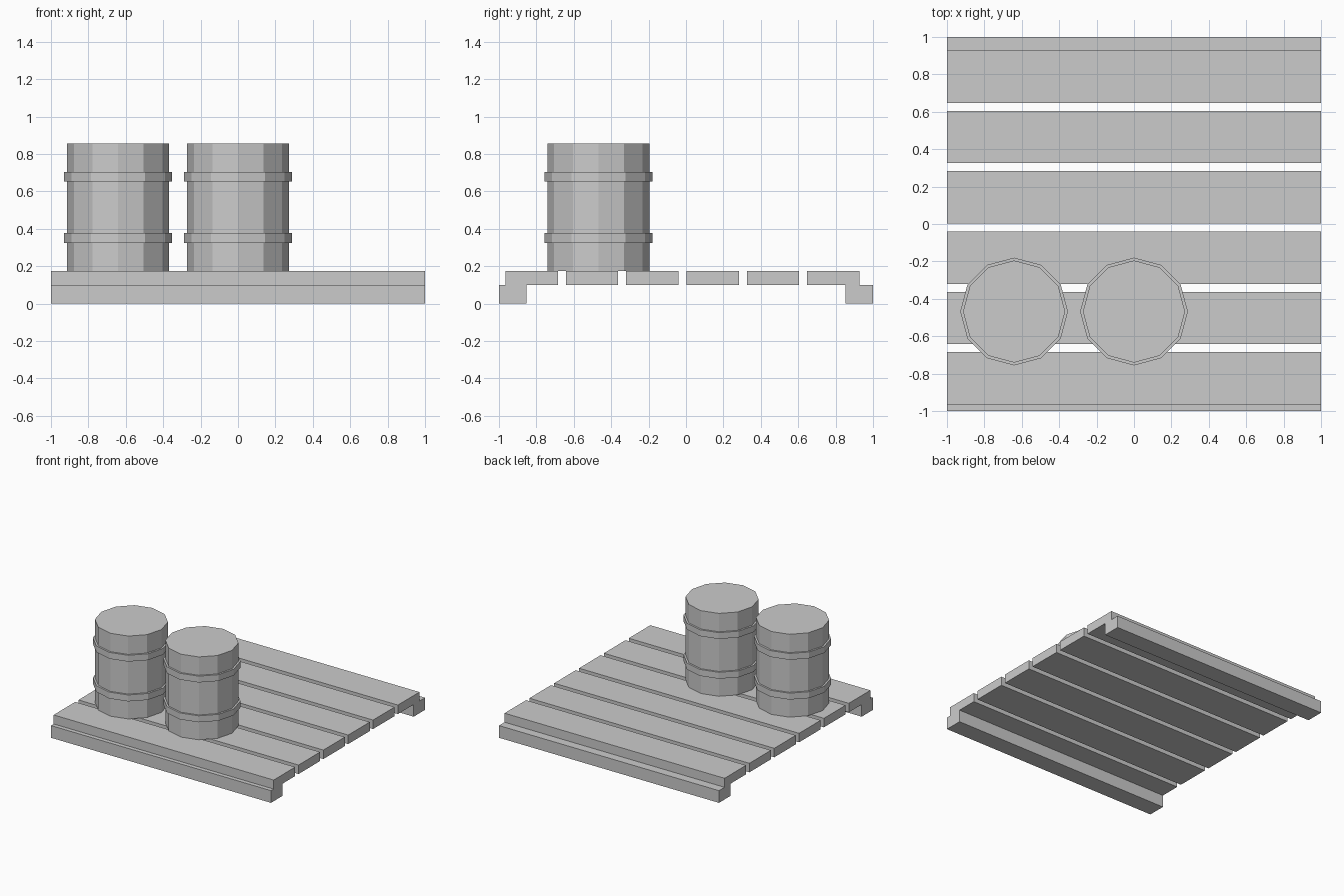
import bpy, bmesh
from math import cos, sin, tau

if "Cube" in bpy.data.objects:
    bpy.data.objects.remove(bpy.data.objects["Cube"])


def mesh_object(name, bm):
    bmesh.ops.recalc_face_normals(bm, faces=bm.faces)
    mesh = bpy.data.meshes.new(name)
    bm.to_mesh(mesh)
    bm.free()
    ob = bpy.data.objects.new(name, mesh)
    bpy.context.collection.objects.link(ob)
    return ob


def board(name, y0, y1, z0, z1):
    """Full-length board along x."""
    bm = bmesh.new()
    bmesh.ops.create_cube(bm, size=1)
    bmesh.ops.scale(bm, vec=(2, y1 - y0, z1 - z0), verts=bm.verts)
    bmesh.ops.translate(bm, vec=(0, (y0 + y1) / 2, (z0 + z1) / 2), verts=bm.verts)
    return mesh_object(name, bm)


def lathe(name, profile, location, sides=12):
    """Capped flat-sided solid from (radius, z) points."""
    bm = bmesh.new()
    rings = [[bm.verts.new((r * cos(tau * i / sides), r * sin(tau * i / sides), z))
              for i in range(sides)] for r, z in profile]
    for low, high in zip(rings, rings[1:]):
        for i in range(sides):
            j = (i + 1) % sides
            bm.faces.new((low[i], low[j], high[j], high[i]))
    bm.faces.new(rings[0][::-1])
    bm.faces.new(rings[-1])
    ob = mesh_object(name, bm)
    ob.location = location
    return ob


# Pallet runners under the front and back edges
board("front_runner", -1.0, -0.853, 0, 0.1)
board("back_runner", 0.853, 1.0, 0, 0.1)

# Six deck planks
for i in range(6):
    y = -0.825 + 0.3225 * i
    board(f"deck_plank_{i + 1}", y - 0.14, y + 0.14, 0.1, 0.174)

# Two barrels, each with two raised hoops
R, HOOP = 0.273, 0.288
barrel_profile = [(R, 0.174), (R, 0.325), (HOOP, 0.325), (HOOP, 0.378), (R, 0.378),
                  (R, 0.652), (HOOP, 0.652), (HOOP, 0.704), (R, 0.704), (R, 0.855)]
for name, x in (("left_barrel", -0.641), ("middle_barrel", 0.0)):
    lathe(name, barrel_profile, (x, -0.468, 0))
